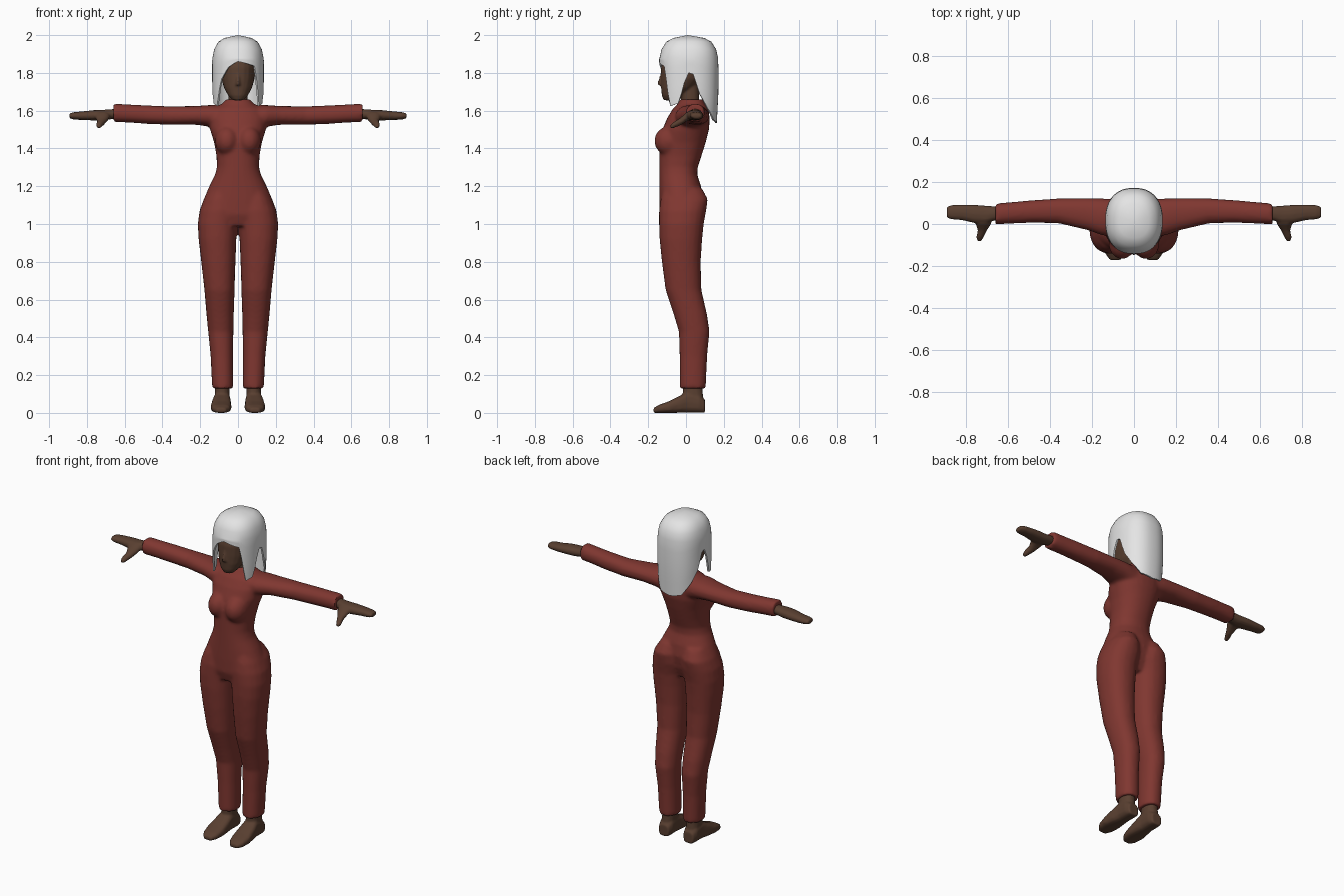
import bpy, bmesh, math


def material(name, rgb):
    m = bpy.data.materials.new(name)
    m.diffuse_color = (*rgb, 1)
    return m


RED = material("brick red cloth", (0.215, 0.038, 0.030))
SKIN = material("brown skin", (0.100, 0.050, 0.030))
HAIR = material("silver hair", (0.78, 0.78, 0.78))


def power(v, e):
    return math.copysign(abs(v) ** e, v)


def loft(bm, axis, sections, n=20, e=0.9, side=1):
    """Closed tube; each section is (position, low u, high u, low v, high v)."""
    rings = []
    for p, u0, u1, v0, v1 in sections:
        ring = []
        for i in range(n):
            a = 2 * math.pi * i / n
            u = (u0 + u1) / 2 + (u1 - u0) / 2 * power(math.cos(a), e)
            v = (v0 + v1) / 2 + (v1 - v0) / 2 * power(math.sin(a), e)
            x, y, z = {"x": (p, u, v), "y": (u, p, v), "z": (u, v, p)}[axis]
            ring.append(bm.verts.new((x * side, y, z)))
        rings.append(ring)
    for r, s in zip(rings, rings[1:]):
        for i in range(n):
            j = (i + 1) % n
            bm.faces.new((r[i], r[j], s[j], s[i]))
    bm.faces.new(rings[0])
    bm.faces.new(rings[-1])


def ball(bm, centre, radii):
    made = bmesh.ops.create_uvsphere(bm, u_segments=20, v_segments=12, radius=1)
    for v in made["verts"]:
        v.co = [c + k * r for c, k, r in zip(centre, v.co, radii)]


def finish(bm, name, mat, voxel=0, smooth=0, angle=50):
    """Make the object, optionally blending its overlapping volumes."""
    bmesh.ops.recalc_face_normals(bm, faces=bm.faces[:])
    me = bpy.data.meshes.new(name)
    bm.to_mesh(me)
    bm.free()
    me.materials.append(mat)
    ob = bpy.data.objects.new(name, me)
    bpy.context.collection.objects.link(ob)
    bpy.ops.object.select_all(action="DESELECT")
    bpy.context.view_layer.objects.active = ob
    ob.select_set(True)
    if voxel:
        r = ob.modifiers.new("blend", "REMESH")
        r.mode, r.voxel_size = "VOXEL", voxel
        s = ob.modifiers.new("relax", "SMOOTH")
        s.factor, s.iterations = 0.5, smooth
        for m in ("blend", "relax"):
            bpy.ops.object.modifier_apply(modifier=m)
    bpy.ops.object.shade_smooth_by_angle(angle=math.radians(angle))
    return ob


# Jumpsuit: torso, bust, legs and sleeves blended into one garment
bm = bmesh.new()
torso = [(0.99, 0.16, -0.12, 0.05), (1.05, 0.195, -0.14, 0.075),
         (1.13, 0.182, -0.142, 0.09), (1.20, 0.152, -0.142, 0.08),
         (1.26, 0.122, -0.142, 0.06), (1.30, 0.112, -0.142, 0.062),
         (1.36, 0.114, -0.142, 0.082), (1.43, 0.126, -0.142, 0.104),
         (1.50, 0.148, -0.125, 0.122), (1.56, 0.155, -0.10, 0.126),
         (1.61, 0.135, -0.07, 0.118), (1.635, 0.085, -0.045, 0.10),
         (1.66, 0.065, -0.03, 0.09)]
loft(bm, "z", [(z, -w, w, f, b) for z, w, f, b in torso], n=28)
leg = [(0.13, 0.025, 0.137, -0.033, 0.105), (0.30, 0.026, 0.145, -0.034, 0.112),
       (0.43, 0.024, 0.158, -0.038, 0.125), (0.52, 0.022, 0.167, -0.065, 0.112),
       (0.65, 0.018, 0.178, -0.108, 0.082), (0.80, 0.013, 0.195, -0.128, 0.078),
       (0.92, 0.008, 0.209, -0.140, 0.086), (1.00, 0.003, 0.213, -0.143, 0.094),
       (1.07, -0.01, 0.204, -0.143, 0.107), (1.13, 0.005, 0.182, -0.135, 0.116),
       (1.19, 0.02, 0.145, -0.12, 0.085)]
sleeve = [(0.08, -0.06, 0.118, 1.50, 1.63), (0.15, -0.055, 0.122, 1.515, 1.63),
          (0.22, -0.03, 0.123, 1.525, 1.625), (0.36, 0.003, 0.122, 1.525, 1.623),
          (0.48, 0.006, 0.114, 1.53, 1.628), (0.58, 0.002, 0.105, 1.537, 1.633),
          (0.66, -0.002, 0.098, 1.54, 1.638)]
for s in (1, -1):
    loft(bm, "z", leg, side=s)
    loft(bm, "x", sleeve, side=s)
    ball(bm, (0.058 * s, -0.088, 1.44), (0.064, 0.08, 0.078))
finish(bm, "jumpsuit", RED, 0.010, 6)

# Hands with a finger mitten and a thumb
palm = [(0.62, 0.02, 0.08, 1.557, 1.612), (0.67, 0.015, 0.085, 1.555, 1.608),
        (0.71, 0.0, 0.088, 1.548, 1.605), (0.76, 0.004, 0.092, 1.548, 1.603),
        (0.82, 0.018, 0.093, 1.55, 1.597), (0.87, 0.022, 0.09, 1.553, 1.592),
        (0.892, 0.03, 0.082, 1.56, 1.585)]
thumb = [(-0.083, 0.728, 0.745, 1.506, 1.524), (-0.065, 0.718, 0.752, 1.508, 1.54),
         (-0.03, 0.70, 0.745, 1.522, 1.562), (0.0, 0.68, 0.755, 1.542, 1.59),
         (0.03, 0.675, 0.76, 1.555, 1.597)]
for s, label in ((1, "left"), (-1, "right")):
    bm = bmesh.new()
    loft(bm, "x", palm, n=12, side=s)
    loft(bm, "y", thumb, n=10, side=s)
    finish(bm, label + "_hand", SKIN, 0.006, 2)

# Feet with ankles
foot = [(-0.172, 0.065, 0.115, 0.0, 0.026), (-0.14, 0.042, 0.138, 0.0, 0.044),
        (-0.09, 0.034, 0.145, 0.0, 0.062), (-0.03, 0.036, 0.138, 0.0, 0.092),
        (0.01, 0.04, 0.13, 0.0, 0.115), (0.07, 0.04, 0.128, 0.0, 0.10),
        (0.10, 0.05, 0.118, 0.0, 0.07)]
ankle = [(0.05, 0.045, 0.125, -0.015, 0.095), (0.12, 0.044, 0.122, -0.018, 0.088),
         (0.17, 0.045, 0.122, -0.018, 0.09)]
for s, label in ((1, "left"), (-1, "right")):
    bm = bmesh.new()
    loft(bm, "y", foot, n=14, e=0.7, side=s)
    loft(bm, "z", ankle, n=14, side=s)
    finish(bm, label + "_foot", SKIN, 0.007, 2)

# Head, nose and neck
bm = bmesh.new()
head = [(1.655, 0.028, -0.118, -0.06), (1.68, 0.052, -0.128, -0.02),
        (1.72, 0.074, -0.132, 0.04), (1.77, 0.088, -0.133, 0.09),
        (1.83, 0.094, -0.132, 0.12), (1.89, 0.092, -0.115, 0.12),
        (1.94, 0.06, -0.075, 0.08)]
loft(bm, "z", [(z, -w, w, f, b) for z, w, f, b in head])
loft(bm, "z", [(1.735, -0.014, 0.014, -0.148, -0.11),
               (1.75, -0.011, 0.011, -0.15, -0.11),
               (1.80, -0.006, 0.006, -0.134, -0.11)], n=8)
loft(bm, "z", [(1.58, -0.06, 0.06, -0.03, 0.085), (1.65, -0.05, 0.05, -0.025, 0.07),
               (1.80, -0.05, 0.05, -0.03, 0.07)], n=14)
finish(bm, "head_and_neck", SKIN, 0.007, 2)

# Bob haircut: a dome whose hem height depends on the angle from the front
SIDES = [(54, 1.625), (74, 1.64), (84, 1.75), (90, 1.80), (98, 1.79),
         (105, 1.70), (125, 1.62), (150, 1.55), (180, 1.535)]
HEM = {1: [(0, 1.86), (38, 1.835), (46, 1.72)] + SIDES,
       -1: [(0, 1.86), (18, 1.83), (38, 1.76), (46, 1.68)] + SIDES}


def hem(deg):
    table = HEM[1 if deg >= 0 else -1]
    d = abs(deg)
    for (a, z0), (b, z1) in zip(table, table[1:]):
        if d <= b:
            return z0 + (z1 - z0) * (d - a) / (b - a)
    return table[-1][1]


bm = bmesh.new()
COLS = 60
pole = bm.verts.new((0, 0.01, 2.0))
columns = []
for i in range(COLS):
    deg = -180 + 360 * i / COLS
    a = math.radians(deg)
    rows = [(1.985, 0.52), (1.965, 0.76), (1.925, 0.92), (1.88, 0.985)]
    low = hem(deg)
    for k in range(1, 6):
        z = 1.88 + (low - 1.88) * k / 5
        rows.append((z, 1.0 - 0.35 * max(0, 1.70 - z)))
    columns.append([bm.verts.new((0.137 * r * power(math.sin(a), 0.85),
                                  0.015 - 0.157 * r * power(math.cos(a), 0.85), z))
                    for z, r in rows])
for i in range(COLS):
    c, d = columns[i], columns[(i + 1) % COLS]
    bm.faces.new((pole, c[0], d[0]))
    for k in range(len(c) - 1):
        bm.faces.new((c[k], c[k + 1], d[k + 1], d[k]))
hair = finish(bm, "hair", HAIR)
shell = hair.modifiers.new("thickness", "SOLIDIFY")
shell.thickness, shell.offset = 0.010, -1
bpy.ops.object.modifier_apply(modifier="thickness")
bpy.ops.object.shade_smooth_by_angle(angle=math.radians(50))
